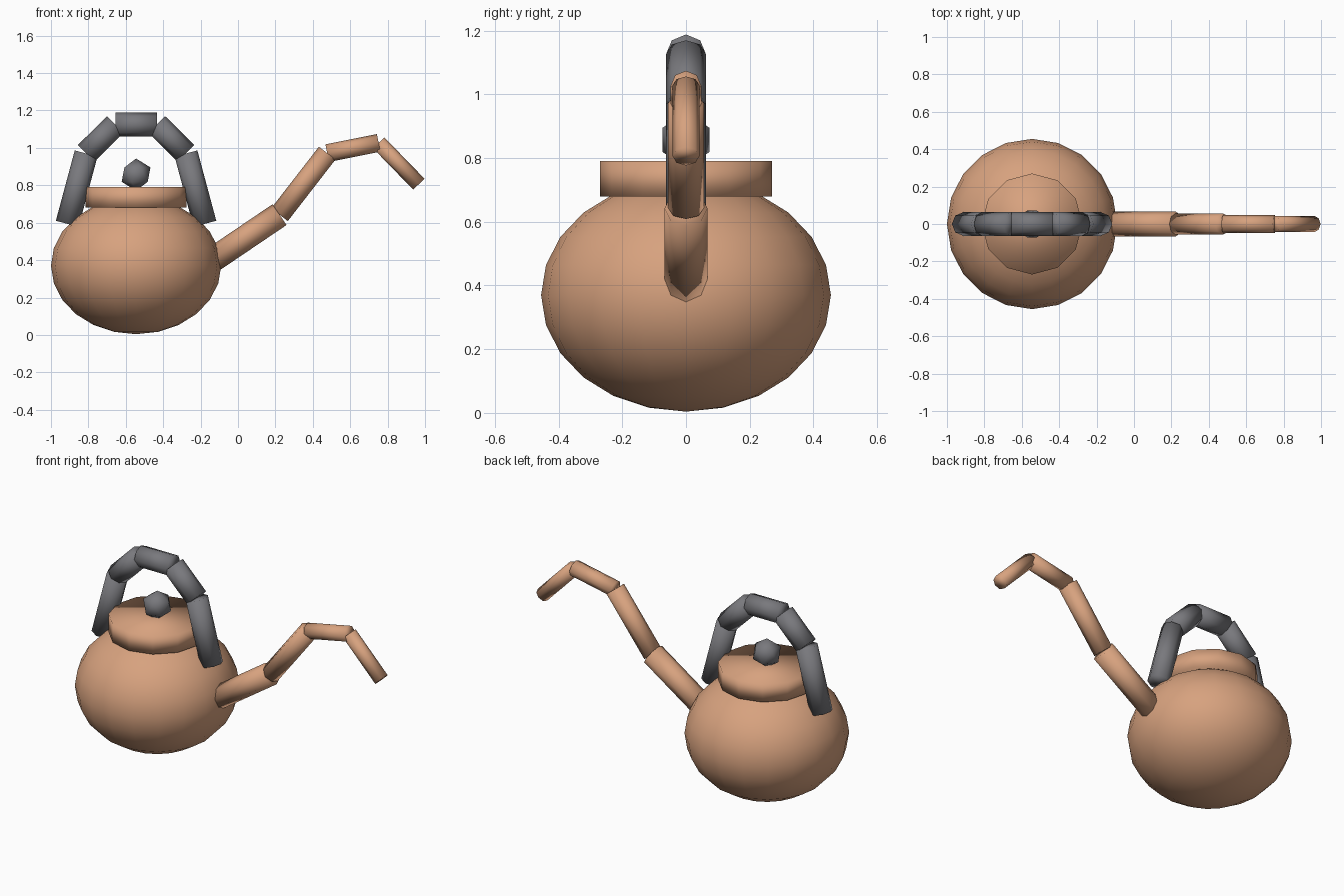
import bpy
from mathutils import Vector, Matrix

if "Cube" in bpy.data.objects:
    bpy.data.objects.remove(bpy.data.objects["Cube"])

CX = -0.545  # pot axis


def material(name, rgb):
    m = bpy.data.materials.new(name)
    m.diffuse_color = (*rgb, 1)
    m.use_nodes = True
    m.node_tree.nodes["Principled BSDF"].inputs["Base Color"].default_value = m.diffuse_color
    return m


copper = material("copper", (0.68, 0.36, 0.21))
iron = material("dark_iron", (0.19, 0.19, 0.205))


def finish(name, mat):
    ob = bpy.context.object
    ob.name = name
    ob.data.materials.append(mat)
    bpy.ops.object.shade_smooth()
    return ob


def tube(name, a, b, radius, mat):
    """Eight-sided capped cylinder between two (x, z) points at y = 0."""
    a, b = Vector((a[0], 0, a[1])), Vector((b[0], 0, b[1]))
    bpy.ops.mesh.primitive_cylinder_add(vertices=8, radius=radius, depth=(b - a).length)
    ob = finish(name, mat)
    axis = (b - a).normalized()
    side = Vector((0, 1, 0))
    rot = Matrix((side.cross(axis), side, axis)).transposed().to_4x4()
    ob.matrix_world = Matrix.Translation((a + b) / 2) @ rot


def chain(name, points, radii, mat):
    for i, (a, b, r) in enumerate(zip(points, points[1:], radii), 1):
        tube(f"{name}_{i}", a, b, r, mat)


# Squashed round body
bpy.ops.mesh.primitive_uv_sphere_add(segments=20, ring_count=12, radius=1,
                                     location=(CX, 0, 0.37), scale=(0.455, 0.455, 0.366))
finish("body", copper)

# Lid and faceted knob
bpy.ops.mesh.primitive_cylinder_add(vertices=12, radius=0.27, depth=0.11,
                                    location=(CX, 0, 0.735))
finish("lid", copper)
bpy.ops.mesh.primitive_ico_sphere_add(subdivisions=1, radius=0.086,
                                      location=(CX, 0, 0.857))
finish("lid_knob", iron)

# Arched handle: left half mirrored to the right
left = [(-0.368, 0.594), (-0.267, 0.97), (-0.111, 1.125)]
arch = [(CX + x, z) for x, z in left] + [(CX - x, z) for x, z in reversed(left)]
chain("handle", arch, [0.063] * 5, iron)

# Crooked spout, thinner towards the tip
spout = [(-0.14, 0.398), (0.222, 0.643), (0.477, 0.972), (0.752, 1.027), (0.967, 0.806)]
chain("spout", spout, [0.067, 0.056, 0.048, 0.042], copper)
